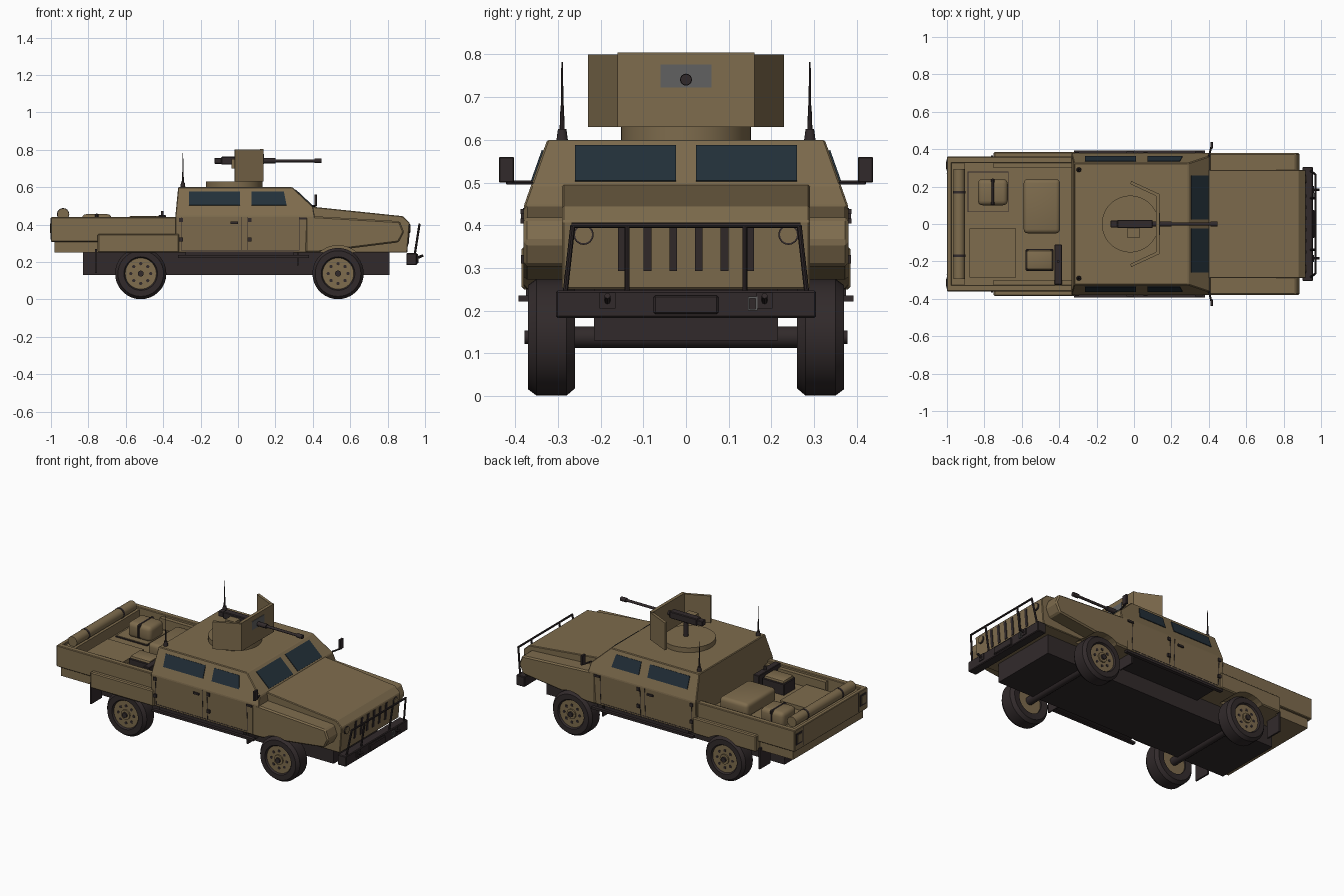
import bpy
import bmesh
from math import radians, pi, cos, sin
from mathutils import Vector

default_cube = bpy.data.objects.get("Cube")
if default_cube:
    bpy.data.objects.remove(default_cube, do_unlink=True)


def make_material(name, red, green, blue):
    material = bpy.data.materials.new(name)
    material.use_nodes = True
    colour = (red, green, blue, 1)
    material.diffuse_color = colour
    shader = next(n for n in material.node_tree.nodes if n.type == "BSDF_PRINCIPLED")
    shader.inputs["Base Color"].default_value = colour
    shader.inputs["Roughness"].default_value = .8
    return material


TAN = make_material("desert tan", .21, .15, .075)
DARK = make_material("dark brown black", .031, .023, .024)
GLASS = make_material("blue black glass", .017, .03, .042)
GREY = make_material("plain grey", .12, .12, .12)
SIDES = (("left", 1), ("right", -1))


def finish(name, bm, material, smooth=False):
    bmesh.ops.recalc_face_normals(bm, faces=bm.faces)
    mesh = bpy.data.meshes.new(name)
    bm.to_mesh(mesh)
    bm.free()
    mesh.materials.append(material)
    if smooth:
        for polygon in mesh.polygons:
            polygon.use_smooth = True
        mesh.set_sharp_from_angle(angle=radians(35))
    obj = bpy.data.objects.new(name, mesh)
    bpy.context.scene.collection.objects.link(obj)
    return obj


def hull(name, points, material, bevel=0, segments=1):
    """Convex solid around points, with optional bevelled edges."""
    bm = bmesh.new()
    for point in points:
        bm.verts.new(point)
    bmesh.ops.convex_hull(bm, input=bm.verts)
    bmesh.ops.dissolve_limit(bm, angle_limit=.01, verts=bm.verts, edges=bm.edges)
    if bevel:
        bmesh.ops.bevel(bm, geom=bm.edges[:], offset=bevel, segments=segments,
                        profile=.5, affect="EDGES", clamp_overlap=True)
    return finish(name, bm, material, segments > 1)


def box(name, xs, ys, zs, material, bevel=0, segments=1):
    return hull(name, [(x, y, z) for x in xs for y in ys for z in zs],
                material, bevel, segments)


def profile(name, outline, ys, material, bevel=0):
    """Convex side outline carried across the width."""
    return hull(name, [(x, y, z) for x, z in outline for y in ys], material, bevel)


def plate(name, corners, outward, material, thick=.008):
    """Thin plate straddling a sloped surface."""
    shift = Vector(outward).normalized() * thick / 2
    return hull(name, [Vector(c) + s * shift for c in corners for s in (1, -1)], material)


def rod(name, start, end, radius, material, tip=None, sides=16):
    start, end = Vector(start), Vector(end)
    bm = bmesh.new()
    bmesh.ops.create_cone(bm, cap_ends=True, segments=sides, radius1=radius,
                          radius2=radius if tip is None else tip,
                          depth=(end - start).length)
    turn = (end - start).to_track_quat("Z", "Y")
    for vert in bm.verts:
        vert.co = turn @ vert.co + (start + end) / 2
    return finish(name, bm, material, True)


# Wheels
AXLES = (("front", .535), ("rear", -.52))
HUB_Z = .138
TYRE = [(.08, .265), (.12, .26), (.137, .28), (.137, .35), (.122, .37), (.09, .37), (.08, .355)]
for end, x in AXLES:
    for side, s in SIDES:
        tag = f"{end}_{side}"
        bm = bmesh.new()
        ring = [bm.verts.new((x + r, s * y, HUB_Z)) for r, y in TYRE]
        edges = [bm.edges.new((ring[i - 1], ring[i])) for i in range(len(ring))]
        bmesh.ops.spin(bm, geom=ring + edges, cent=(x, 0, HUB_Z), axis=(0, 1, 0),
                       angle=2 * pi, steps=36)
        bmesh.ops.remove_doubles(bm, verts=bm.verts, dist=.0005)
        finish(f"tyre_{tag}", bm, DARK, True)
        rod(f"rim_{tag}", (x, s * .275, HUB_Z), (x, s * .36, HUB_Z), .084, TAN, sides=32)
        rod(f"hub_{tag}", (x, s * .35, HUB_Z), (x, s * .368, HUB_Z), .03, TAN)
        rod(f"hub_cap_{tag}", (x, s * .36, HUB_Z), (x, s * .378, HUB_Z), .016, DARK)
        for i in range(8):
            a = i * pi / 4
            spot = Vector((x + .053 * cos(a), s * .355, HUB_Z + .053 * sin(a)))
            rod(f"rim_hole_{tag}_{i}", spot, spot + Vector((0, s * .007, 0)), .009, DARK, sides=8)
    rod(f"{end}_axle", (x, -.28, HUB_Z), (x, .28, HUB_Z), .025, DARK)

# Chassis, steps and mud flaps
box("chassis", (-.83, .81), (-.215, .215), (.13, .26), DARK)
for side, s in SIDES:
    box(f"side_step_{side}", (-.32, .38), (s * .37, s * .392), (.222, .236), DARK)
    box(f"step_bracket_{side}", (-.28, .3), (s * .2, s * .375), (.228, .255), DARK)
    box(f"rear_mud_flap_{side}", (-.765, -.755), (s * .26, s * .365), (.14, .27), DARK)
    box(f"front_mud_flap_{side}", (.315, .323), (s * .26, s * .365), (.18, .3), DARK)

# Cabin
cabin = [(x, s * y, z) for s in (1, -1) for x, y, z in (
    (-.335, .372, .25), (.41, .372, .25), (-.335, .38, .445), (.41, .38, .445),
    (.402, .362, .495), (-.32, .325, .6), (.29, .325, .6))]
hull("cabin", cabin, TAN, .004)


def side_y(z):
    return .38 - (z - .445) * .355 if z > .445 else .372 + (z - .25) * .041


def on_side(name, x0, x1, z0, z1, s, material, thick=.008, lean=0):
    corners = [(x, s * side_y(z), z) for x, z in
               ((x0, z0), (x1 + lean, z0), (x1, z1), (x0, z1))]
    plate(name, corners, (0, s, .35 if z0 > .445 else 0), material, thick)


for side, s in SIDES:
    on_side(f"rear_side_window_{side}", -.262, .012, .502, .575, s, GLASS)
    on_side(f"front_side_window_{side}", .072, .245, .502, .575, s, GLASS, lean=.015)
    slope = lambda y, z: (.29 + (.6 - z) * 1.067, s * y, z)
    plate(f"windscreen_{side}", [slope(y, z) for y in (.024, .26) for z in (.502, .585)],
          (1, 0, 1.067), GLASS)
    # Door seams, handles and hinges
    for i, x in enumerate((-.305, .018, .05, .325)):
        on_side(f"door_seam_{side}_{i}", x, x + .003, .262, .44, s, DARK, .003)
    on_side(f"door_sill_seam_{side}", -.305, .325, .262, .265, s, DARK, .003)
    for i, (x, z) in enumerate(((-.02, .41), (.345, .432))):
        box(f"door_handle_{side}_{i}", (x - .02, x + .02), (s * .37, s * .387), (z - .006, z + .006), DARK)
    for x in (-.305, .062):
        for z in (.32, .425):
            box(f"door_hinge_{side}", (x - .01, x + .01), (s * .37, s * .386), (z - .01, z + .01), DARK)
    # Mirrors and aerials
    rod(f"mirror_arm_{side}", (.4, s * .36, .5), (.415, s * .42, .5), .005, DARK, sides=8)
    box(f"mirror_{side}", (.408, .423), (s * .403, s * .438), (.5, .56), DARK, .002)
    aerial = (-.295, s * .29)
    rod(f"aerial_base_{side}", (*aerial, .595), (*aerial, .625), .014, DARK, .01)
    rod(f"aerial_spring_{side}", (*aerial, .625), (*aerial, .68), .006, DARK, .004, 8)
    rod(f"aerial_whip_{side}", (*aerial, .68), (*aerial, .782), .003, DARK, .002, 8)

# Bonnet, front wings and load bed
bonnet = [(.38, .25), (.905, .25), (.918, .41), (.88, .445), (.4, .495), (.38, .495)]
bodywork = [profile("bonnet", bonnet, (-.29, .29), TAN, .004),
            box("bed_lower", (-.98, -.33), (-.345, .345), (.25, .31), TAN)]
wing = [(.36, .25), (.36, .445), (.4, .445), (.865, .418), (.888, .36), (.86, .305), (.68, .285), (.42, .25)]
for side, s in SIDES:
    bodywork.append(profile(f"front_wing_{side}", wing, (s * .25, s * .38), TAN, .008))
    bodywork.append(box(f"rear_wing_{side}", (-.75, -.315), (s * .32, s * .385), (.25, .35), TAN, .006))
    box(f"bed_wall_{side}", (-1, -.33), (s * .325, s * .36), (.308, .44), TAN, .004)
    box(f"bed_ledge_{side}", (-.75, -.33), (s * .3, s * .33), (.308, .425), TAN)
    # Tail lamps and tailgate seams
    box(f"tail_lamp_frame_{side}", (-1.003, -.99), (s * .285, s * .345), (.345, .415), DARK)
    box(f"tail_lamp_{side}", (-1.005, -.99), (s * .295, s * .335), (.355, .405), TAN)
    box(f"tailgate_seam_{side}", (-1.002, -.99), (s * .27, s * .273), (.32, .435), DARK)
box("bed_floor", (-.99, -.33), (-.34, .34), (.308, .36), TAN)
box("tailgate", (-1, -.975), (-.345, .345), (.308, .44), TAN, .003)
box("tail_ledge", (-.98, -.905), (-.33, .33), (.35, .426), TAN)

# Wheel arches cut through the bodywork
bm = bmesh.new()
for end, x in AXLES:
    for side, s in SIDES:
        made = bmesh.ops.create_cone(bm, cap_ends=True, segments=32, radius1=.15, radius2=.15, depth=.18)
        for vert in made["verts"]:
            across, up, along = vert.co
            vert.co = (x + across, s * .335 + along, HUB_Z + up)
cutter = finish("arch_cutter", bm, TAN)
cutter.hide_render = True
for part in bodywork:
    modifier = part.modifiers.new("arches", "BOOLEAN")
    modifier.operation, modifier.object, modifier.solver = "DIFFERENCE", cutter, "EXACT"
graph = bpy.context.evaluated_depsgraph_get()
for part in bodywork:
    cut_mesh = bpy.data.meshes.new_from_object(part.evaluated_get(graph))
    part.modifiers.clear()
    part.data = cut_mesh
bpy.data.objects.remove(cutter, do_unlink=True)

# Grille slots and headlamps
for i in range(6):
    y = -.15 + i * .06
    plate(f"grille_slot_{i}", [(.905 + (z - .25) * .081, y + d, z) for d in (-.009, .009)
                               for z in (.293, .4)], (1, 0, 0), DARK)
for side, s in SIDES:
    rod(f"headlamp_rim_{side}", (.9, s * .24, .378), (.92, s * .24, .378), .024, DARK)
    rod(f"headlamp_{side}", (.9, s * .24, .378), (.923, s * .24, .378), .02, TAN)

# Bumper and brush guard
box("front_bumper", (.9, .957), (-.305, .305), (.183, .247), DARK, .004)
box("winch_cover", (.95, .965), (-.076, .076), (.192, .236), DARK, .004)
rod("guard_top_bar", (.97, -.268, .4), (.97, .268, .4), .006, DARK, sides=8)
for side, s in SIDES:
    rod(f"guard_end_bar_{side}", (.945, s * .283, .24), (.97, s * .265, .4), .006, DARK, sides=8)
    rod(f"guard_inner_bar_{side}", (.945, s * .138, .24), (.97, s * .138, .4), .006, DARK, sides=8)
    box(f"tow_plate_{side}", (.95, .962), (s * .165, s * .203), (.205, .243), DARK)
    rod(f"tow_hook_{side}", (.955, s * .184, .22), (.99, s * .184, .235), .007, DARK, sides=8)
for y in (.147, .165):
    box("shackle_side", (.955, .965), (y - .002, y + .002), (.2, .23), GREY)
for z in (.2, .229):
    box("shackle_bar", (.955, .965), (.145, .167), (z, z + .004), GREY)

# Turret ring and gun shield
rod("turret_ring", (-.02, 0, .595), (-.02, 0, .63), .152, TAN, sides=48)
box("shield_front", (.117, .137), (-.16, .16), (.63, .805), TAN)
for side, s in SIDES:
    footprint = ((.137, .16), (.117, .15), (-.015, .23), (-.02, .214))
    hull(f"shield_wing_{side}", [(x, s * y, z) for x, y in footprint for z in (.63, .8)], TAN)
box("shield_slot", (.134, .14), (-.06, .06), (.723, .776), GREY)

# Gun
GUN_Z = .741
box("gun_body", (-.09, .1), (-.022, .022), (.72, .763), DARK, .004)
box("gun_grip_block", (-.125, -.085), (-.018, .018), (.725, .757), DARK, .003)
box("ammunition_box", (-.035, .03), (-.075, -.022), (.7, .75), TAN)
rod("gun_pedestal", (0, 0, .625), (0, 0, .725), .015, DARK)
rod("gun_jacket", (.09, 0, GUN_Z), (.2, 0, GUN_Z), .014, DARK)
rod("gun_barrel", (.19, 0, GUN_Z), (.44, 0, GUN_Z), .008, DARK)
rod("gun_muzzle", (.41, 0, GUN_Z), (.447, 0, GUN_Z), .013, DARK)

# Cargo
rod("bed_roll", (-.935, -.295, .455), (-.935, .295, .455), .031, TAN, sides=24)
for s in (1, -1):
    rod("bed_roll_strap", (-.935, s * .17 - .006, .455), (-.935, s * .17 + .006, .455), .033, DARK, sides=24)
box("mat_border", (-.89, -.67), (.063, .28), (.358, .366), DARK)
box("mat", (-.885, -.675), (.068, .275), (.36, .369), TAN)
box("rear_pack", (-.835, -.675), (.1, .24), (.36, .456), TAN, .025, 3)
box("pack_strap", (-.765, -.745), (.098, .242), (.37, .458), DARK, .006)
box("large_pack", (-.59, -.395), (-.05, .24), (.36, .447), TAN, .022, 3)
box("floor_crate", (-.88, -.63), (-.285, -.025), (.355, .385), TAN)
box("equipment_case", (-.58, -.43), (-.25, -.135), (.355, .43), DARK, .004)
box("case_cover", (-.575, -.435), (-.245, -.14), (.42, .446), TAN, .012, 2)
box("radio_rack", (-.425, -.385), (-.325, -.11), (.355, .45), DARK, .003)
rod("rack_post", (-.405, -.2, .44), (-.405, -.2, .472), .008, DARK)
